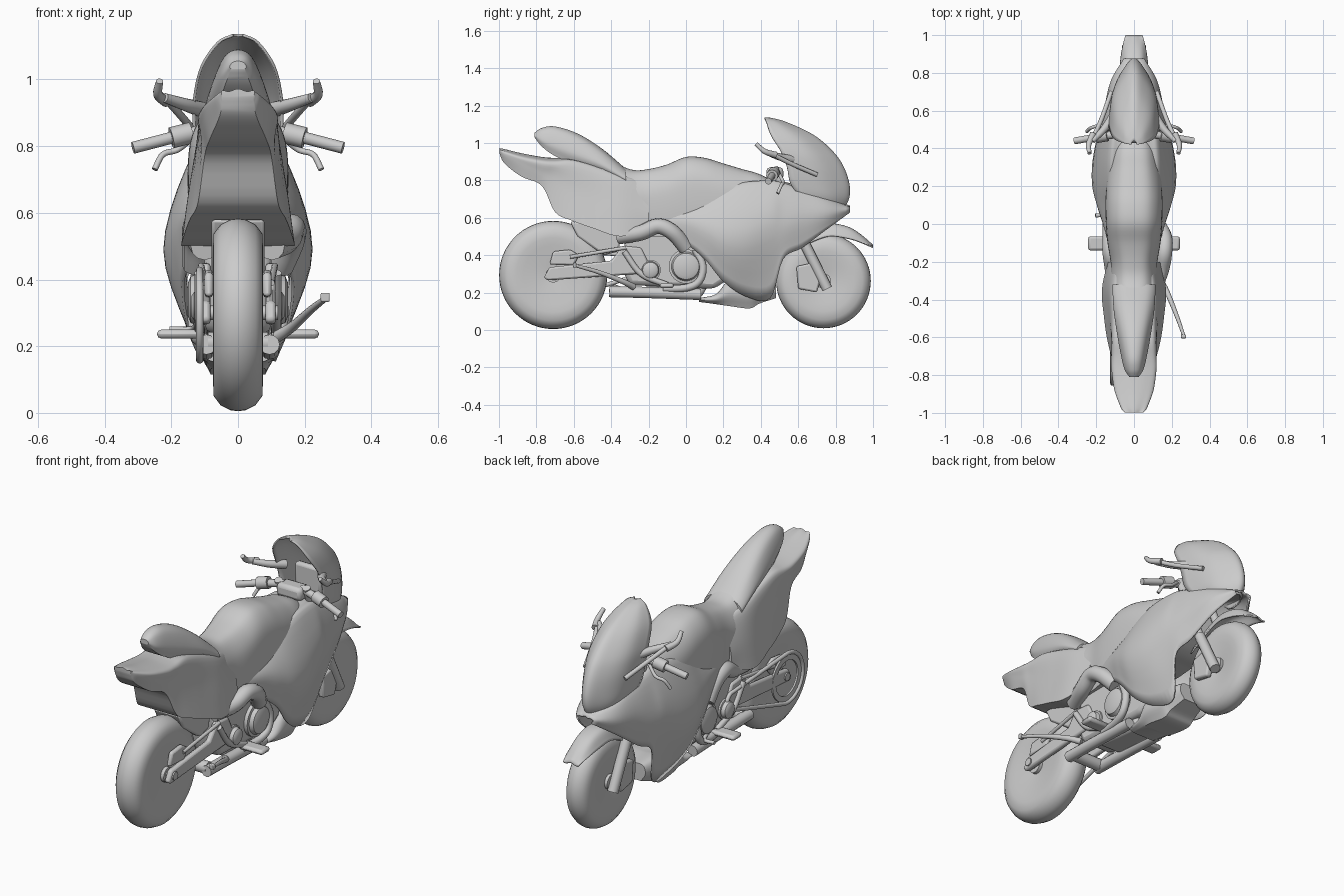
import bpy, bmesh, math
from mathutils import Vector

if "Cube" in bpy.data.objects:
    bpy.data.objects.remove(bpy.data.objects["Cube"])


def spline(pts, n=5):
    """Smooth path through the given points."""
    p = [Vector(q) for q in pts]
    p = [2 * p[0] - p[1]] + p + [2 * p[-1] - p[-2]]
    out = []
    for i in range(1, len(p) - 2):
        a, b, c, d = p[i - 1:i + 3]
        for k in range(n):
            t = k / n
            out.append(0.5 * (2 * b + (c - a) * t + (2 * a - 5 * b + 4 * c - d) * t * t
                              + (3 * b - a - 3 * c + d) * t ** 3))
    return out + [p[-2]]


def finish(name, bm, angle=40):
    bmesh.ops.recalc_face_normals(bm, faces=bm.faces)
    me = bpy.data.meshes.new(name)
    bm.to_mesh(me)
    bm.free()
    ob = bpy.data.objects.new(name, me)
    bpy.context.collection.objects.link(ob)
    bpy.ops.object.select_all(action='DESELECT')
    ob.select_set(True)
    bpy.context.view_layer.objects.active = ob
    bpy.ops.object.shade_smooth_by_angle(angle=math.radians(angle))
    return ob


def loft(name, halves, closed=True):
    """Skin through half sections mirrored across x = 0."""
    rings = [spline([(-x, y, z) for x, y, z in h[:0:-1]] + list(h)) for h in halves]
    cols = [spline(c) for c in zip(*rings)]
    bm = bmesh.new()
    grid = [[bm.verts.new(v) for v in row] for row in zip(*cols)]
    m = len(grid[0])
    for a, b in zip(grid, grid[1:]):
        for i in range(m if closed else m - 1):
            j = (i + 1) % m
            bm.faces.new((a[i], a[j], b[j], b[i]))
    if closed:
        bm.faces.new(grid[0])
        bm.faces.new(grid[-1])
    ob = finish(name, bm)
    if not closed:
        s = ob.modifiers.new("thickness", 'SOLIDIFY')
        s.thickness, s.offset = 0.008, 0
    return ob


def prism(name, yz, x0, x1, bevel=0.01):
    """Side outline extruded across x."""
    bm = bmesh.new()
    f = bm.faces.new([bm.verts.new((x0, y, z)) for y, z in yz])
    g = bmesh.ops.extrude_face_region(bm, geom=[f])
    bmesh.ops.translate(bm, vec=(x1 - x0, 0, 0),
                        verts=[v for v in g['geom'] if isinstance(v, bmesh.types.BMVert)])
    ob = finish(name, bm)
    b = ob.modifiers.new("bevel", 'BEVEL')
    b.width, b.segments = bevel, 2
    return ob


def box(name, y0, y1, z0, z1, x0, x1, bevel=0.01):
    return prism(name, [(y0, z0), (y1, z0), (y1, z1), (y0, z1)], x0, x1, bevel)


def tube(name, pts, r, smooth=True, cyclic=False, radii=None):
    """Round bar along a path; radii scales the first to the last point."""
    path = spline(pts) if smooth else [Vector(p) for p in pts]
    cu = bpy.data.curves.new(name, 'CURVE')
    cu.dimensions, cu.bevel_depth, cu.bevel_resolution, cu.use_fill_caps = '3D', r, 4, True
    sp = cu.splines.new('POLY')
    sp.points.add(len(path) - 1)
    for i, (q, v) in enumerate(zip(sp.points, path)):
        q.co = (*v, 1)
        if radii:
            t = i / (len(path) - 1)
            q.radius = radii[0] * (1 - t) + radii[1] * t
    sp.use_cyclic_u = cyclic
    ob = bpy.data.objects.new(name, cu)
    bpy.context.collection.objects.link(ob)
    bpy.ops.object.select_all(action='DESELECT')
    ob.select_set(True)
    bpy.context.view_layer.objects.active = ob
    bpy.ops.object.convert(target='MESH')
    bpy.ops.object.shade_smooth_by_angle(angle=math.radians(40))


def lathe(name, profile, x, y, z, steps=64):
    """Profile of (radius, x) turned about a sideways axle."""
    bm = bmesh.new()
    vs = [bm.verts.new((px, 0, r)) for r, px in profile]
    es = [bm.edges.new(e) for e in zip(vs, vs[1:])]
    bmesh.ops.spin(bm, geom=vs + es, cent=(0, 0, 0), axis=(1, 0, 0), angle=2 * math.pi, steps=steps)
    bmesh.ops.remove_doubles(bm, verts=bm.verts, dist=1e-5)
    finish(name, bm, 35).location = (x, y, z)


# wheels
for name, R, w, y, z in (("rear_wheel", .289, .075, -.71, .294), ("front_wheel", .253, .065, .735, .262)):
    half = [(R, 0), (R - .003, .3 * w), (R - .018, .7 * w), (R - .045, .97 * w), (R - .09, w),
            (R - .13, .95 * w), (.04, .75 * w), (.04, w), (0, w)]
    lathe(name, [(r, -x) for r, x in half[:0:-1]] + half, 0, y, z)

# tank and seat spine
spine = [(-.45, .94, .56, .11), (-.36, .885, .52, .115), (-.28, .855, .5, .115), (-.2, .86, .5, .115),
         (-.1, .885, .5, .13), (0, .925, .5, .138), (.1, .92, .5, .14), (.2, .89, .5, .138),
         (.3, .86, .5, .13), (.4, .83, .5, .12), (.52, .76, .55, .09)]
loft("tank_and_seat", [[(0, y, t), (.6 * w, y, t - .018), (w, y, t - .1), (1.08 * w, y, (t + b) / 2 - .03),
                        (w, y, b)] for y, t, b, w in spine])


def panel(rows):
    return [[(0, y, t), (.6 * a, y, t - .008), (a, y, t - .03 * min(1, (t - b) * 6)), (w, y, m), (c, y, b)]
            for y, t, m, b, a, w, c in rows]


# main side fairing: y, top, middle, bottom, then the three half widths
loft("main_fairing", panel([
    (-.14, .64, .59, .53, .1, .12, .12), (0, .68, .58, .46, .12, .16, .145), (.1, .72, .55, .38, .13, .192, .165),
    (.2, .76, .5, .26, .14, .217, .15), (.32, .79, .49, .18, .14, .217, .12),
    (.45, .8, .54, .17, .13, .195, .11), (.52, .79, .57, .38, .125, .178, .155),
    (.62, .76, .6, .44, .115, .153, .135), (.76, .71, .62, .545, .095, .118, .1),
    (.875, .66, .647, .63, .03, .05, .04)]), closed=False)

# tail fairing, waisted under its upper edge
loft("tail_fairing", panel([
    (-.2, .8, .64, .54, .09, .13, .14), (-.35, .84, .68, .5, .115, .145, .17),
    (-.5, .89, .71, .545, .115, .135, .158), (-.61, .92, .76, .585, .115, .122, .142),
    (-.7, .92, .81, .63, .117, .112, .12), (-.77, .925, .84, .77, .117, .11, .1),
    (-.88, .945, .89, .82, .1, .1, .085), (-.97, .967, .935, .89, .065, .07, .055),
    (-.998, .972, .96, .945, .045, .05, .045)]))

# raised seat cowl
loft("seat_cowl", [[(0, y, t), (.65 * w, y, t - .15 * (t - b)), (w, y, b + .35 * (t - b)), (.8 * w, y, b)]
                   for y, t, b, w in [(-.81, 1.055, 1.03, .025), (-.77, 1.08, .98, .05), (-.7, 1.088, .93, .068),
                                      (-.58, 1.05, .88, .09), (-.45, .97, .84, .108), (-.32, .86, .78, .115)]])

# windscreen and nose, sliced by height: z, front, back, half width
screen = [(1.133, .44, .42, .015), (1.11, .53, .43, .06), (1.04, .68, .455, .108), (.95, .785, .51, .13),
          (.87, .84, .54, .132), (.78, .87, .56, .125), (.71, .87, .62, .108), (.655, .845, .72, .065)]
loft("windscreen", [[(0, f, z), (.4 * w, f - .16 * (f - b), z), (.83 * w, f - .5 * (f - b), z), (w, b, z)]
                    for z, f, b, w in screen], closed=False)

# front fender arching over the wheel
loft("front_fender", [[(0, y, t), (.6 * w, y, t - .01), (w, y, b)] for y, t, b, w in
                      [(.54, .47, .41, .07), (.65, .53, .46, .075), (.76, .565, .5, .075), (.86, .55, .49, .07),
                       (.93, .51, .47, .06), (.998, .452, .443, .045)]], closed=False)

# belly pan
loft("belly_pan", [[(0, y, t), (.8 * w, y, t), (w, y, (t + b) / 2), (.7 * w, y, b)] for y, t, b, w in
                   [(.07, .17, .15, .09), (.16, .19, .138, .105), (.23, .26, .128, .12),
                    (.34, .27, .115, .115), (.39, .27, .14, .11), (.48, .26, .17, .09)]])

# engine and exhaust
prism("engine_block", [(-.33, .55), (.18, .55), (.24, .28), (.15, .22), (-.3, .24), (-.33, .3)], -.1, .1, .025)
prism("sump", [(-.22, .26), (-.2, .19), (.08, .17), (.12, .24)], -.07, .07, .02)
tube("muffler_link", [(-.09, -.38, .21), (.09, -.38, .21)], .033, False)
prism("undertail_bracket", [(-.62, .58), (-.58, .5), (-.44, .4), (-.36, .42), (-.34, .56)], -.08, .08)
for s, side, bulge in ((1, "right", .16), (-1, "left", .125)):
    cover = [(0, .04), (.05, .04), (.07, .032), (.078, .012), (.092, .01), (.092, -.03)]
    lathe("engine_cover_" + side, [(r, s * x) for r, x in cover], s * .11, 0, .34, 32)
    lathe("small_cover_" + side, [(.6 * r, s * x) for r, x in cover], s * .1, -.19, .32, 24)
    tube("muffler_" + side, [(s * .095, -.41, .205), (s * .095, -.2, .2), (s * .095, .08, .19)], .03)
    tube("exhaust_pipe_" + side, [(s * .105, -.12, .22), (s * .12, 0, .225), (s * .13, .07, .26),
                                  (s * .13, .09, .34), (s * .12, .05, .43)], .02)
    tube("frame_bulge_" + side, [(s * .1, -.36, .5), (s * bulge * .9, -.24, .52), (s * bulge, -.15, .555),
                                 (s * bulge, -.07, .52), (s * .125, 0, .44)], .042)
    # swingarm, brakes and struts
    prism("swingarm_" + side, [(-.76, .28), (-.74, .265), (-.25, .3), (-.2, .36), (-.24, .44), (-.34, .45),
                               (-.4, .37), (-.73, .335)], s * .083, s * .113)
    prism("rear_bracket_" + side, [(-.73, .35), (-.6, .345), (-.57, .4), (-.62, .43), (-.71, .42)],
          s * .075, s * .1)
    tube("rear_strut_" + side, [(s * .1, -.62, .39), (s * .11, -.32, .44)], .01)
    tube("rear_axle_" + side, [(s * .05, -.71, .3), (s * .12, -.71, .3)], .022, False)
    # front fork and caliper
    tube("fork_" + side, [(s * .085, .755, .22), (s * .085, .63, .47)], .028, False)
    tube("fork_upper_" + side, [(s * .085, .64, .45), (s * .085, .47, .87)], .021, False)
    prism("front_caliper_" + side, [(.6, .22), (.7, .2), (.72, .27), (.68, .36), (.59, .34)], s * .065, s * .1)
    # handlebar, grip and lever
    tube("handlebar_" + side, [(s * .05, .48, .855), (s * .2, .46, .825)], .02, False)
    tube("switchgear_" + side, [(s * .14, .47, .84), (s * .2, .46, .825)], .032, False)
    tube("grip_" + side, [(s * .2, .46, .825), (s * .315, .44, .795)], .018, False)
    tube("lever_" + side, [(s * .13, .5, .83), (s * .18, .52, .79), (s * .225, .51, .775), (s * .25, .49, .73)], .009)
    # mirror with stalk
    tube("mirror_stalk_" + side, [(s * .12, .7, .83), (s * .17, .56, .89), (s * .21, .47, .935)], .012)
    tube("mirror_base_" + side, [(s * .11, .57, .91), (s * .16, .5, .925), (s * .22, .44, .945)], .024, radii=(1, .6))
    tube("mirror_" + side, [(s * .215, .48, .935), (s * .24, .42, .955), (s * .235, .375, .995)], .018, radii=(1, .6))
    # foot pegs
    box("foot_peg_" + side, -.14, -.065, .223, .25, s * .1, s * .243, .013)
    tube("peg_hanger_" + side, [(s * .115, -.1, .24), (s * .115, -.24, .3), (s * .115, -.33, .42)], .016)

# handlebar clamp and dash
box("bar_clamp", .43, .52, .8, .87, -.075, .075, .02)
box("dash", .6, .64, .78, .92, -.08, .08, .015)

# chain loop on the left
loop = [(-.71 + .135 * math.cos(math.radians(a)), .293 + .135 * math.sin(math.radians(a))) for a in range(82, 290, 13)]
loop += [(-.24 + .05 * math.cos(math.radians(a)), .35 + .05 * math.sin(math.radians(a))) for a in range(-75, 85, 20)]
tube("chain", [(-.115, y, z) for y, z in loop], .011, False, True)
lathe("sprocket", [(.125, -.005), (.125, .005), (.095, .005), (.095, -.005), (.125, -.005)], -.11, -.71, .293, 40)
tube("shift_lever", [(-.12, -.04, .27), (-.14, .04, .25), (-.205, .045, .25)], .01)

# kickstand folded outward on the right
tube("kickstand", [(.12, -.28, .23), (.165, -.34, .26), (.22, -.47, .31), (.265, -.595, .345)], .012, radii=(1.5, .7))
box("kickstand_foot", -.605, -.585, .333, .36, .248, .275, .004)
